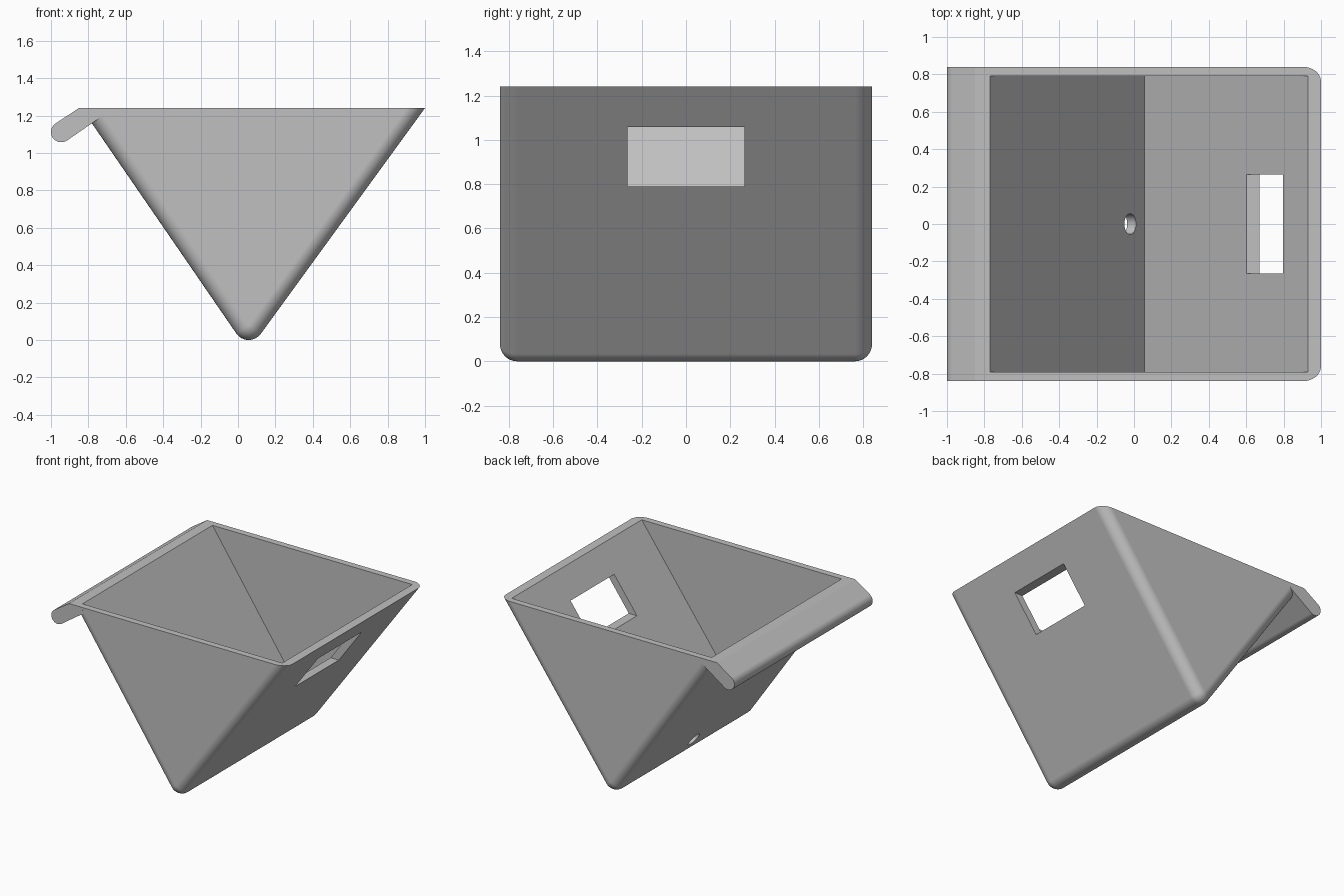
import bpy, bmesh, math
from mathutils import Matrix, Vector

cube = bpy.data.objects.get("Cube")
if cube:
    bpy.data.objects.remove(cube)

TOP = 1.24           # rim height
HALF = 0.84          # half depth of the bin
MID = 0.057          # x of the bottom ridge
R = 0.08             # outer rounding radius
SLOPE_L, SLOPE_R = 1.455, 1.375

grey = bpy.data.materials.new("plain grey")
grey.use_nodes = True
colour = (0.53, 0.53, 0.53, 1)
grey.diffuse_color = colour
grey.node_tree.nodes["Principled BSDF"].inputs["Base Color"].default_value = colour


def arc(cx, cz, r, start, end, steps):
    angles = [math.radians(start + (end - start) * i / steps) for i in range(steps + 1)]
    return [(cx + r * math.cos(a), cz + r * math.sin(a)) for a in angles]


def make_object(name, bm):
    bmesh.ops.recalc_face_normals(bm, faces=bm.faces)
    mesh = bpy.data.meshes.new(name)
    bm.to_mesh(mesh)
    bm.free()
    mesh.materials.append(grey)
    obj = bpy.data.objects.new(name, mesh)
    bpy.context.collection.objects.link(obj)
    return obj


def prism(profile, half):
    """Extrude an x-z profile evenly about y = 0."""
    bm = bmesh.new()
    face = bm.faces.new([bm.verts.new((x, -half, z)) for x, z in profile])
    out = bmesh.ops.extrude_face_region(bm, geom=[face])
    moved = [v for v in out["geom"] if isinstance(v, bmesh.types.BMVert)]
    bmesh.ops.translate(bm, verts=moved, vec=(0, 2 * half, 0))
    return bm


def combine(target, tool, operation):
    mod = target.modifiers.new(operation, "BOOLEAN")
    mod.operation, mod.object, mod.solver = operation, tool, "EXACT"
    bpy.context.view_layer.objects.active = target
    bpy.ops.object.modifier_apply(modifier=mod.name)
    bpy.data.objects.remove(tool)


# Outer shell: V prism with a rounded bottom and rounded end edges
lean_l, lean_r = (math.degrees(math.atan(s)) for s in (SLOPE_L, SLOPE_R))
bottom = arc(MID, R, R, 270 - lean_l, 270 + lean_r, 12)
(lx, lz), (rx, rz) = bottom[0], bottom[-1]
profile = [(lx - (TOP - lz) / SLOPE_L, TOP)] + bottom + [(rx + (TOP - rz) / SLOPE_R, TOP)]
bm = prism(profile, HALF)
ends = [e for e in bm.edges
        if abs(e.verts[0].co.y - e.verts[1].co.y) < 1e-4
        and min(v.co.z for v in e.verts) < TOP - 1e-4]
bmesh.ops.bevel(bm, geom=ends, offset=R * 0.97, segments=8, profile=0.5,
                affect="EDGES", clamp_overlap=False)
bin_body = make_object("hanging_bin", bm)

# Sloping lip with a round nose along the left rim
lip_profile = [(-0.74, TOP), (-0.85, TOP)] + arc(-0.945, 1.112, 0.055, 124.5, 304.5, 14)
lip_profile += [(-0.725, 1.197)]
combine(bin_body, make_object("lip", prism(lip_profile, HALF)), "UNION")

# V-shaped cavity, carried above the rim
floor, high = 0.04, 1.4
cavity = [(MID, floor), (MID + (high - floor) / SLOPE_R, high),
          (MID - (high - floor) / SLOPE_L - 0.003, high)]
combine(bin_body, make_object("cavity_cutter", prism(cavity, 0.79)), "DIFFERENCE")

# Rectangular window through the right-hand slope
window = [(0.5, 0.79), (1.1, 0.79), (1.1, 1.057), (0.5, 1.057)]
combine(bin_body, make_object("window_cutter", prism(window, 0.265)), "DIFFERENCE")

# Round drain hole square to the left-hand slope
bm = bmesh.new()
normal = Vector((-SLOPE_L, 0, -1)).normalized()
place = Matrix.Translation((-0.02, 0, 0.152)) @ normal.to_track_quat("Z", "Y").to_matrix().to_4x4()
bmesh.ops.create_cone(bm, cap_ends=True, segments=32, radius1=0.055, radius2=0.055,
                      depth=0.2, matrix=place)
# Keep the drill clear of the opposite slope
bmesh.ops.translate(bm, verts=bm.verts, vec=normal * 0.06)
combine(bin_body, make_object("drain_cutter", bm), "DIFFERENCE")

# Smooth rounded edges, crisp corners
bpy.ops.object.select_all(action="DESELECT")
bin_body.select_set(True)
bpy.context.view_layer.objects.active = bin_body
bpy.ops.object.shade_smooth_by_angle(angle=math.radians(30))
weighted = bin_body.modifiers.new("even shading", "WEIGHTED_NORMAL")
weighted.keep_sharp = True
